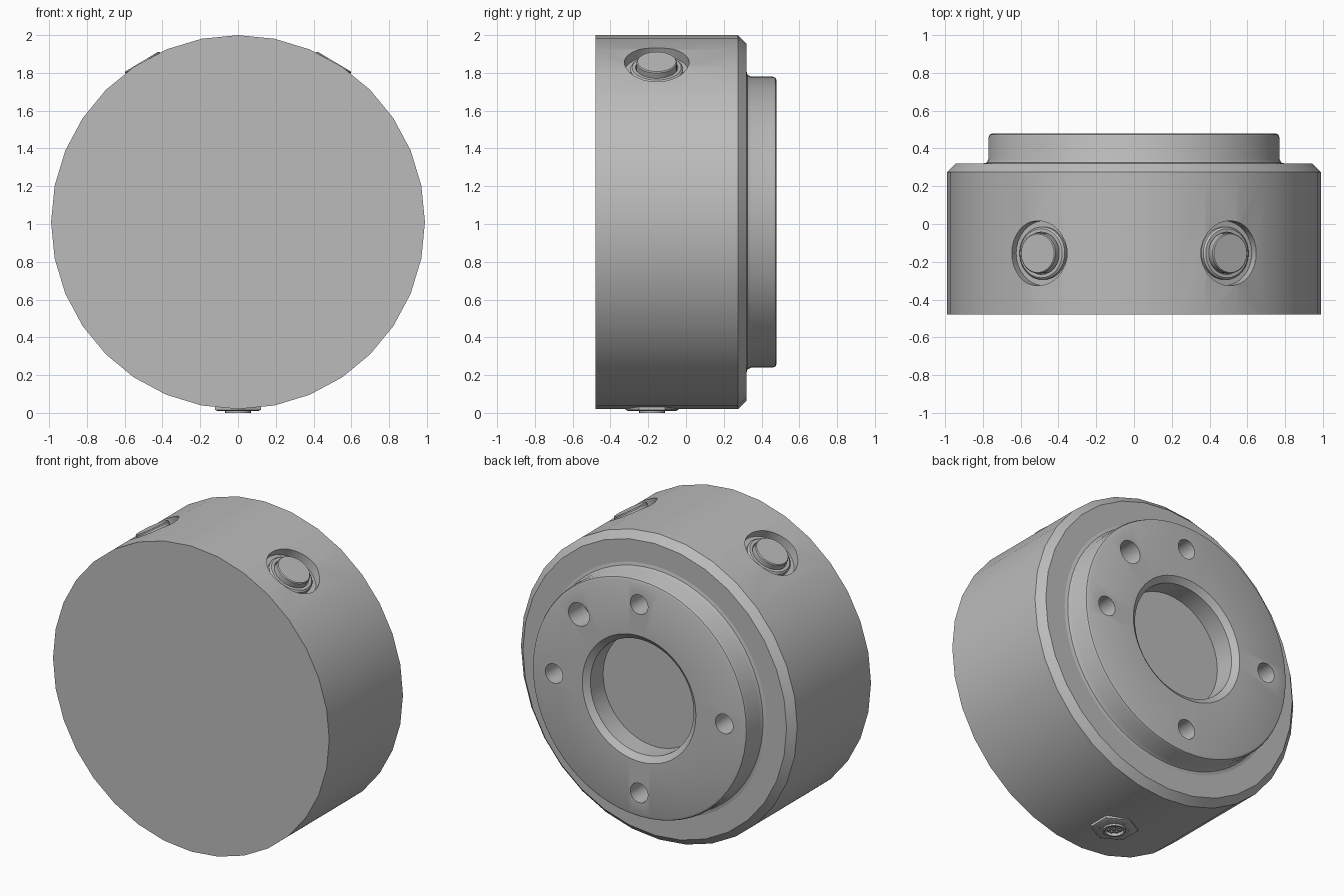
import bpy
import bmesh
from math import pi, sin, cos, radians
from mathutils import Matrix, Vector

old = bpy.data.objects.get("Cube")
if old:
    bpy.data.objects.remove(old, do_unlink=True)

GREY = (0.5, 0.5, 0.5, 1)
grey = bpy.data.materials.new("plain_grey")
grey.use_nodes = True
grey.diffuse_color = GREY
grey.node_tree.nodes["Principled BSDF"].inputs["Base Color"].default_value = GREY

AXIS_Z = 1.01      # height of the housing axis
BUTTON_Y = -0.155
BUTTON_TILT = radians(31)


def lathe(name, profile, sides, matrix, closed=False, turn=0.0):
    """Revolve (radius, height) points about local z, then place by matrix."""
    bm = bmesh.new()
    rings = []
    for r, h in profile:
        if r == 0:
            rings.append([bm.verts.new((0, 0, h))])
        else:
            angles = [turn + 2 * pi * i / sides for i in range(sides)]
            rings.append([bm.verts.new((r * cos(a), r * sin(a), h)) for a in angles])
    pairs = list(zip(rings, rings[1:]))
    if closed:
        pairs.append((rings[-1], rings[0]))
    for a, b in pairs:
        if len(a) == 1:
            bm.faces.new(b)
        elif len(b) == 1:
            bm.faces.new(a)
        else:
            for i in range(sides):
                j = (i + 1) % sides
                bm.faces.new((a[i], a[j], b[j], b[i]))
    # Caps are n-gons, so the centre points are spare
    bmesh.ops.delete(bm, geom=[v for v in bm.verts if not v.link_faces], context='VERTS')
    bmesh.ops.recalc_face_normals(bm, faces=bm.faces)
    bm.transform(matrix)
    mesh = bpy.data.meshes.new(name)
    bm.to_mesh(mesh)
    bm.free()
    mesh.materials.append(grey)
    obj = bpy.data.objects.new(name, mesh)
    bpy.context.collection.objects.link(obj)
    return obj


def cylinder(name, r, low, high, sides, matrix):
    return lathe(name, [(0, low), (r, low), (r, high), (0, high)], sides, matrix)


def activate(obj):
    bpy.ops.object.select_all(action='DESELECT')
    obj.select_set(True)
    bpy.context.view_layer.objects.active = obj


def cut(obj, cutter):
    """Subtract the cutter and discard it."""
    cutter.hide_render = True
    activate(obj)
    mod = obj.modifiers.new("cut", 'BOOLEAN')
    mod.operation = 'DIFFERENCE'
    mod.solver = 'EXACT'
    mod.object = cutter
    bpy.ops.object.modifier_apply(modifier=mod.name)
    bpy.data.objects.remove(cutter, do_unlink=True)


# Local z of the turned parts points to the back
back = Matrix.Translation((0, 0, AXIS_Z)) @ Matrix.Rotation(-pi / 2, 4, 'X')

# Housing with a chamfered back rim
housing = lathe("housing", [(0, -0.48), (0.99, -0.48), (0.99, 0.275),
                            (0.945, 0.32), (0, 0.32)], 32, back)

# Raised mounting boss with a chamfered bore and rounded edges
boss = lathe("mounting_boss", [(0.80, 0.31), (0.80, 0.32), (0.78, 0.325), (0.77, 0.345),
                               (0.77, 0.46), (0.764, 0.474), (0.75, 0.48),
                               (0.407, 0.48), (0.37, 0.45), (0.37, 0.31)],
             64, back, closed=True)

# Four bolt holes and one larger dowel hole
for degrees, radius in ((0, 0.063), (45, 0.075), (90, 0.063), (180, 0.063), (270, 0.063)):
    a = radians(degrees)
    spot = Matrix.Translation((0.61 * cos(a), 0, 0.61 * sin(a)))
    cut(boss, cylinder("hole_cutter", radius, 0.2, 0.6, 24, spot @ back))

# Two push buttons in round recesses near the top
parts = [housing, boss]
for side, label in ((1, "left"), (-1, "right")):
    place = (Matrix.Translation((0, BUTTON_Y, AXIS_Z))
             @ Matrix.Rotation(side * BUTTON_TILT, 4, 'Y'))
    cut(housing, cylinder("recess_cutter", 0.172, 0.925, 1.2, 32, place))
    parts.append(lathe(label + "_button_collar",
                       [(0.14, 0.91), (0.14, 0.945), (0.13, 0.955), (0.112, 0.955),
                        (0.112, 0.91)], 32, place, closed=True))
    parts.append(lathe(label + "_button", [(0, 0.9), (0.107, 0.9), (0.107, 0.985),
                                           (0.102, 0.991), (0, 0.991)], 32, place))

# Socket on the underside: hexagonal nut, collar and pins
under = Matrix.Translation((0, -0.18, 0)) @ Matrix.Rotation(pi, 4, 'X')
parts.append(lathe("socket_nut", [(0.14, -0.06), (0.14, -0.016), (0.128, -0.011),
                                  (0.09, -0.011), (0.09, -0.06)],
                   6, under, closed=True, turn=pi / 2))
parts.append(lathe("socket_collar", [(0.085, -0.06), (0.085, -0.012), (0.068, -0.012),
                                     (0.068, 0), (0.056, 0), (0.056, -0.06)],
                   24, under, closed=True))
parts.append(cylinder("socket_insert", 0.057, -0.06, -0.02, 24, under))
for i in range(8):
    a = 2 * pi * i / 7
    r = 0.034 if i < 7 else 0
    spot = Matrix.Translation(Vector((r * cos(a), r * sin(a), 0)))
    parts.append(cylinder("socket_pin_%d" % (i + 1), 0.008, -0.03, -0.008, 10, spot @ under))

for part in parts:
    activate(part)
    bpy.ops.object.shade_smooth_by_angle(angle=radians(30))
bpy.ops.object.select_all(action='DESELECT')
